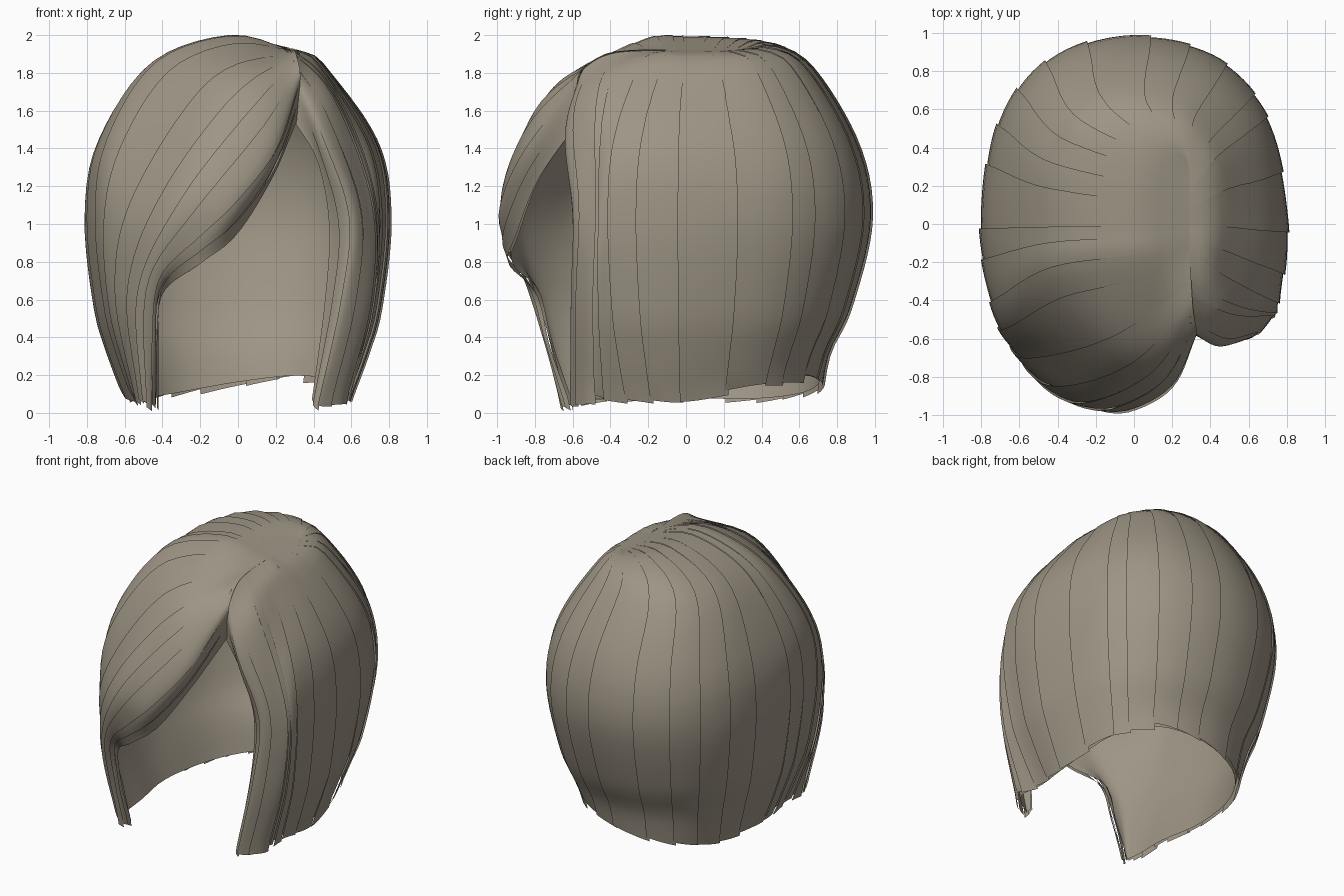
import bpy, bmesh, math, random
from mathutils import Vector as V

random.seed(4)
if "Cube" in bpy.data.objects:
    bpy.data.objects.remove(bpy.data.objects["Cube"])

ROWS = 32
STRANDS = 30

hair = bpy.data.materials.new("ash_hair")
hair.use_nodes = True
colour = (0.34, 0.30, 0.235, 1)
hair.diffuse_color = colour
hair.node_tree.nodes["Principled BSDF"].inputs["Base Color"].default_value = colour


def spline(pts, t):
    """Smooth curve through pts, t from 0 to 1."""
    n = len(pts) - 1
    s = min(max(t, 0), 1) * n
    i = min(int(s), n - 1)
    f = s - i
    b, c = pts[i], pts[i + 1]
    a = pts[i - 1] if i else b * 2 - c
    d = pts[i + 2] if i + 2 <= n else c * 2 - b
    return (b * 2 + (c - a) * f + (a * 2 - b * 5 + c * 4 - d) * f * f
            + (b * 3 - a - c * 3 + d) * f ** 3) / 2


def even(pts):
    """Resample a lock at equal steps of length."""
    fine = [spline(pts, i / 150) for i in range(151)]
    run = [0]
    for a, b in zip(fine, fine[1:]):
        run.append(run[-1] + (b - a).length)
    out, j = [], 0
    for k in range(ROWS + 1):
        while j < 150 and run[j] < run[-1] * k / ROWS - 1e-6:
            j += 1
        out.append(fine[j])
    return out


def lock(*pts):
    return even([V(p) for p in pts])


def round_lock(deg):
    """A lock falling from the parting over the round of the head."""
    c, s = math.cos(math.radians(deg)), math.sin(math.radians(deg))
    rim = V((0.8 * math.copysign(abs(c) ** 0.88, c),
             0.98 * math.copysign(abs(s) ** 0.88, s), 0))
    back = max(s, 0)
    root = V((0.29, 0.3 * s, 1.92))

    def at(r, z):
        return V((rim.x * r, rim.y * r, z))
    shoulder = at(0.58 + 0.1 * back, 1.83)
    crown = root.lerp(shoulder, 0.45)
    crown.z = 1.945 - 0.045 * c
    hem = 0.07 + 0.09 * back + 0.1 * back * c
    return even([root, crown, shoulder, at(0.92 + 0.01 * back, 1.42), at(1, 1.02),
                 at(0.94 - 0.05 * back, 0.56), at(0.86 - 0.08 * back, 0.33),
                 at(0.74, hem)])


# Guide locks, from the swept fringe round the back to the other front edge
guides = [
    lock((0.31, -0.57, 1.54), (0.18, -0.78, 1.24), (-0.01, -0.9, 0.94),
         (-0.2, -0.94, 0.79), (-0.4, -0.79, 0.63), (-0.42, -0.72, 0.35),
         (-0.42, -0.61, 0.04)),
    lock((0.33, -0.57, 1.78), (0.2, -0.84, 1.42), (-0.02, -0.97, 1.13),
         (-0.2, -0.96, 0.95), (-0.42, -0.85, 0.72), (-0.46, -0.74, 0.38),
         (-0.46, -0.65, 0.04)),
    lock((0.31, -0.45, 1.89), (0.07, -0.77, 1.63), (-0.3, -0.92, 1.15),
         (-0.53, -0.78, 0.65), (-0.5, -0.64, 0.05)),
    lock((0.3, -0.3, 1.92), (-0.13, -0.6, 1.76), (-0.54, -0.7, 1.15),
         (-0.64, -0.62, 0.65), (-0.53, -0.55, 0.06)),
]
guides += [round_lock(d) for d in (205, 180, 150, 120, 90, 60, 30, 0, -20)]
guides += [
    lock((0.29, -0.4, 1.9), (0.5, -0.49, 1.66), (0.7, -0.48, 1.1),
         (0.7, -0.5, 0.6), (0.57, -0.5, 0.07)),
    lock((0.3, -0.56, 1.79), (0.44, -0.63, 1.5), (0.6, -0.59, 1.05),
         (0.56, -0.6, 0.6), (0.43, -0.6, 0.04)),
    lock((0.3, -0.57, 1.54), (0.43, -0.56, 1.32), (0.49, -0.5, 1.0),
         (0.47, -0.5, 0.6), (0.4, -0.56, 0.06)),
]
rings = [[g[k] for g in guides] for k in range(ROWS + 1)]


def surface(u, row):
    return spline(rings[row], u)


def normal(u, row):
    e = 0.004
    across = surface(min(u + e, 1), row) - surface(max(u - e, 0), row)
    down = surface(u, min(row + 1, ROWS)) - surface(u, max(row - 1, 0))
    return down.cross(across).normalized()


# Make sure normals point away from the head
SIDE = 1 if normal(0.5, ROWS // 2).y > 0 else -1


def sheet(bm, columns):
    """Skin a list of columns of points with quads."""
    grid = [[bm.verts.new(p) for p in col] for col in columns]
    for a, b in zip(grid, grid[1:]):
        for k in range(len(a) - 1):
            bm.faces.new((a[k], a[k + 1], b[k + 1], b[k]))


def finish(bm, name):
    mesh = bpy.data.meshes.new(name)
    bm.to_mesh(mesh)
    bm.free()
    mesh.materials.append(hair)
    ob = bpy.data.objects.new(name, mesh)
    bpy.context.collection.objects.link(ob)
    bpy.ops.object.select_all(action="DESELECT")
    ob.select_set(True)
    bpy.context.view_layer.objects.active = ob
    bpy.ops.object.shade_smooth_by_angle(angle=math.radians(50))


# Smooth lining under the locks
bm = bmesh.new()
sheet(bm, [[surface(u / 60, k) - normal(u / 60, k) * SIDE * 0.02 * min(1, k / 4)
            for k in range(ROWS + 1)] for u in range(61)])
finish(bm, "hair_lining")

# Overlapping outer locks, each with one raised edge and an uneven tip
bm = bmesh.new()
cuts = [0] + [(i + random.uniform(-0.3, 0.3)) / STRANDS
              for i in range(1, STRANDS)] + [1]
for i in range(STRANDS):
    lo, hi = cuts[i], cuts[i + 1]
    tip = random.uniform(-0.025, 0.015)
    columns = []
    for j in range(6):
        f = j / 5
        col = []
        for k in range(ROWS + 1):
            fade = min(1, k / 8)
            u = min(lo + (hi - lo) * f * (1 + 0.1 * fade), 1)
            p = surface(u, k) + normal(u, k) * SIDE * 0.012 * f * fade
            if k == ROWS:
                p.z = max(0, p.z + tip + 0.02 * (f - 0.5))
            col.append(p)
        columns.append(col)
    sheet(bm, columns)
finish(bm, "hair_locks")
